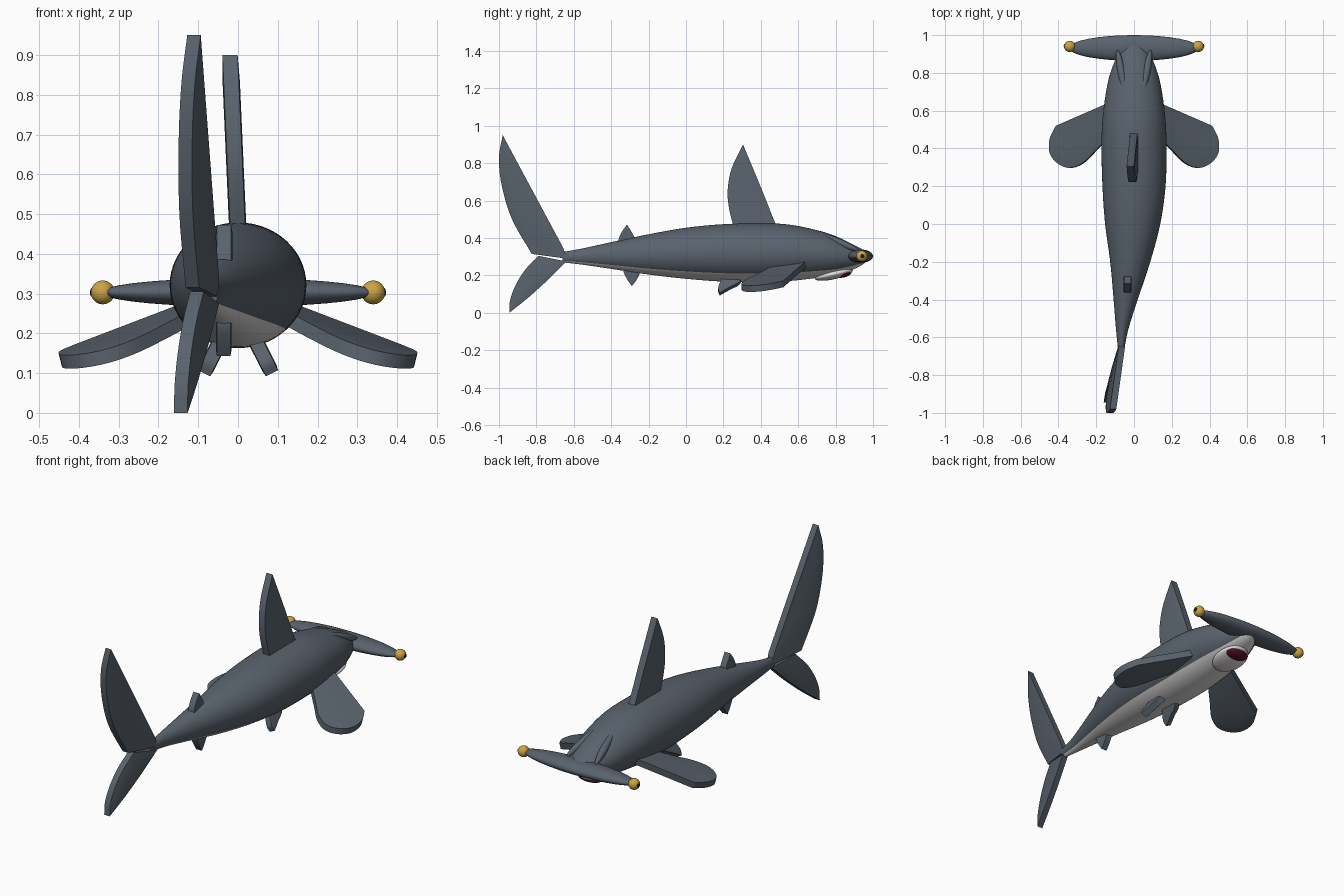
import bpy, bmesh, math
from mathutils import Vector, Matrix

if "Cube" in bpy.data.objects:
    bpy.data.objects.remove(bpy.data.objects["Cube"])


def mat(name, rgb):
    m = bpy.data.materials.new(name)
    m.diffuse_color = (*rgb, 1)
    m.use_nodes = True
    m.node_tree.nodes["Principled BSDF"].inputs["Base Color"].default_value = m.diffuse_color
    return m


GREY = mat("slate grey", (0.10, 0.123, 0.152))
WHITE = mat("belly white", (0.72, 0.70, 0.69))
GOLD = mat("eye gold", (0.60, 0.37, 0.06))
RED = mat("mouth red", (0.10, 0.004, 0.025))
BLACK = mat("pupil black", (0.01, 0.01, 0.012))


def finish(bm, name, mats, angle=40):
    bmesh.ops.recalc_face_normals(bm, faces=bm.faces)
    me = bpy.data.meshes.new(name)
    bm.to_mesh(me)
    bm.free()
    ob = bpy.data.objects.new(name, me)
    bpy.context.collection.objects.link(ob)
    for m in mats:
        me.materials.append(m)
    bpy.ops.object.select_all(action='DESELECT')
    ob.select_set(True)
    bpy.context.view_layer.objects.active = ob
    bpy.ops.object.shade_smooth_by_angle(angle=math.radians(angle))
    return ob


def catmull(pts, n):
    """Smooth open curve through tuples of any size."""
    p = [Vector(q) for q in pts]
    p = [2 * p[0] - p[1]] + p + [2 * p[-1] - p[-2]]
    out = []
    for i in range(1, len(p) - 2):
        a, b, c, d = p[i - 1:i + 3]
        for k in range(n):
            t = k / n
            out.append(0.5 * (2 * b + (c - a) * t + (2 * a - 5 * b + 4 * c - d) * t * t
                              + (3 * b - a - 3 * c + d) * t ** 3))
    return out + [p[-2]]


def ellipsoid(name, m, centre, radii, rot=Matrix.Identity(4)):
    bm = bmesh.new()
    bmesh.ops.create_uvsphere(bm, u_segments=32, v_segments=18, radius=1)
    bm.transform(Matrix.Translation(centre) @ rot @ Matrix.Diagonal((*radii, 1)))
    return finish(bm, name, [m])


def fin(name, curves, place, half=0.017, bulge=1.3):
    """Slab from smooth curve pieces meeting at corners, slightly thicker inside."""
    pts = []
    for c in curves:
        pts += catmull(c, 5)[:-1] if len(c) > 2 else [Vector(c[0])]
    cen = sum(pts, Vector((0, 0))) / len(pts)
    bm = bmesh.new()
    loops = []
    for scale, t in ((0, 0), (0.45, half * bulge), (0.75, half * 1.15), (1, half),
                     (1, -half), (0.75, -half * 1.15), (0.45, -half * bulge)):
        if scale:
            loops.append([bm.verts.new(place(*(cen + (p - cen) * scale), t)) for p in pts])
    n = len(pts)
    for a, b in zip(loops, loops[1:]):
        for i in range(n):
            bm.faces.new((a[i], a[(i + 1) % n], b[(i + 1) % n], b[i]))
    bm.faces.new(loops[0])
    bm.faces.new(loops[-1])
    return finish(bm, name, [GREY])


# body: y, centre x, half width, top z, bottom z
stations = [(-0.66, -0.068, 0.017, 0.325, 0.27), (-0.55, -0.062, 0.034, 0.345, 0.257),
            (-0.4, -0.044, 0.064, 0.378, 0.235), (-0.2, -0.02, 0.106, 0.42, 0.205),
            (0, -0.007, 0.146, 0.455, 0.182), (0.2, 0, 0.167, 0.474, 0.167),
            (0.4, 0, 0.172, 0.479, 0.163), (0.55, 0, 0.167, 0.472, 0.17),
            (0.7, 0, 0.148, 0.442, 0.187), (0.8, 0, 0.125, 0.41, 0.203),
            (0.9, 0, 0.085, 0.362, 0.235), (0.95, 0, 0.05, 0.335, 0.262),
            (0.985, 0, 0.008, 0.308, 0.295)]
SEG = 56
bm = bmesh.new()
rings = []
for y, cx, w, top, bot in catmull(stations, 6):
    cz, h = (top + bot) / 2, (top - bot) / 2
    rings.append([bm.verts.new((cx + w * math.cos(a), y, cz + h * math.sin(a)))
                  for a in (2 * math.pi * i / SEG for i in range(SEG))])
for a, b in zip(rings, rings[1:]):
    for i in range(SEG):
        f = bm.faces.new((a[i], a[(i + 1) % SEG], b[(i + 1) % SEG], b[i]))
        # white belly on the lower part of every ring
        f.material_index = int(math.sin(2 * math.pi * (i + 0.5) / SEG) < -0.68)
bm.faces.new(rings[0])
bm.faces.new(rings[-1])
finish(bm, "body", [GREY, WHITE])

# tail lobes, swept sideways
fin("upper_tail_lobe",
    [[(-0.64, 0.29), (-0.655, 0.345)], [(-0.655, 0.345), (-0.98, 0.95)],
     [(-0.98, 0.95), (-1.0, 0.83), (-0.985, 0.68), (-0.93, 0.50), (-0.825, 0.315)],
     [(-0.825, 0.315), (-0.64, 0.28)]],
    lambda y, z, t: (-0.067 + 0.28 * (y + 0.65) + 0.075 * (z - 0.3) + t, y, z))
fin("lower_tail_lobe",
    [[(-0.64, 0.275), (-0.74, 0.175), (-0.845, 0.08), (-0.945, 0.0)],
     [(-0.945, 0.0), (-0.94, 0.07), (-0.91, 0.15), (-0.86, 0.23), (-0.79, 0.305)],
     [(-0.79, 0.305), (-0.64, 0.30)]],
    lambda y, z, t: (-0.067 + 0.26 * (y + 0.65) + t, y, z))

# fins on the centre line
fin("dorsal_fin",
    [[(0.50, 0.44), (0.475, 0.485), (0.405, 0.66), (0.305, 0.90)],
     [(0.305, 0.90), (0.245, 0.775), (0.223, 0.66), (0.23, 0.56), (0.26, 0.44)],
     [(0.26, 0.44), (0.50, 0.44)]],
    lambda y, z, t: (-0.02 * (z - 0.45) / 0.45 + t, y, z), 0.019, 1.15)
fin("rear_dorsal_fin",
    [[(-0.28, 0.36), (-0.277, 0.405), (-0.315, 0.472)],
     [(-0.315, 0.472), (-0.345, 0.43), (-0.362, 0.385), (-0.355, 0.35)],
     [(-0.355, 0.35), (-0.28, 0.36)]],
    lambda y, z, t: (-0.035 + t, y, z), 0.018, 1.1)
fin("anal_fin",
    [[(-0.25, 0.26), (-0.245, 0.22), (-0.265, 0.175), (-0.29, 0.143)],
     [(-0.29, 0.143), (-0.318, 0.185), (-0.335, 0.225), (-0.33, 0.26)],
     [(-0.33, 0.26), (-0.25, 0.26)]],
    lambda y, z, t: (-0.036 + t, y, z), 0.017, 1.1)

# paired parts
for side, s in (("left", -1), ("right", 1)):
    fin(side + "_pectoral_fin",
        [[(0.10, 0.655), (0.41, 0.52)],
         [(0.41, 0.52), (0.443, 0.45), (0.442, 0.375), (0.40, 0.32), (0.335, 0.297),
          (0.265, 0.325), (0.195, 0.395), (0.12, 0.47)],
         [(0.12, 0.47), (0.10, 0.655)]],
        lambda x, y, t: (s * (x + 0.25 * t), y,
                         0.243 - 0.42 * (x - 0.15) + 0.45 * (x - 0.15) ** 2
                         + 0.13 * (y - 0.6) + t), 0.017, 1.3)
    fin(side + "_pelvic_fin",
        [[(0.30, -0.02), (0.285, 0.025), (0.235, 0.055), (0.18, 0.09)],
         [(0.18, 0.09), (0.172, 0.06), (0.185, 0.02), (0.2, -0.02)],
         [(0.2, -0.02), (0.30, -0.02)]],
        lambda y, u, t: (s * (0.045 + 0.45 * u + 0.89 * t), y, 0.18 - 0.89 * u + 0.45 * t),
        0.017, 1.1)
    # brow ridges on the head
    a, b = Vector((s * 0.088, 0.92, 0.335)), Vector((s * 0.047, 0.70, 0.425))
    ellipsoid(side + "_brow_ridge", GREY, (a + b) / 2, (0.02, 0.02, (a - b).length / 2),
              (a - b).to_track_quat('Z', 'Y').to_matrix().to_4x4())
    ellipsoid(side + "_eye", GOLD, (s * 0.34, 0.94, 0.303), (0.03, 0.03, 0.03))
    ellipsoid(side + "_pupil", BLACK, (s * 0.368, 0.943, 0.303), (0.004, 0.011, 0.011))

# hammer head
ellipsoid("hammer", GREY, (0, 0.932, 0.303), (0.345, 0.068, 0.036))

# jaw and mouth, tilted up towards the front
tilt = Matrix.Rotation(math.radians(13), 4, 'X')
ellipsoid("lower_jaw", WHITE, (0, 0.79, 0.207), (0.088, 0.105, 0.027), tilt)
ellipsoid("mouth", RED, (0, 0.842, 0.207), (0.066, 0.043, 0.018), tilt)
